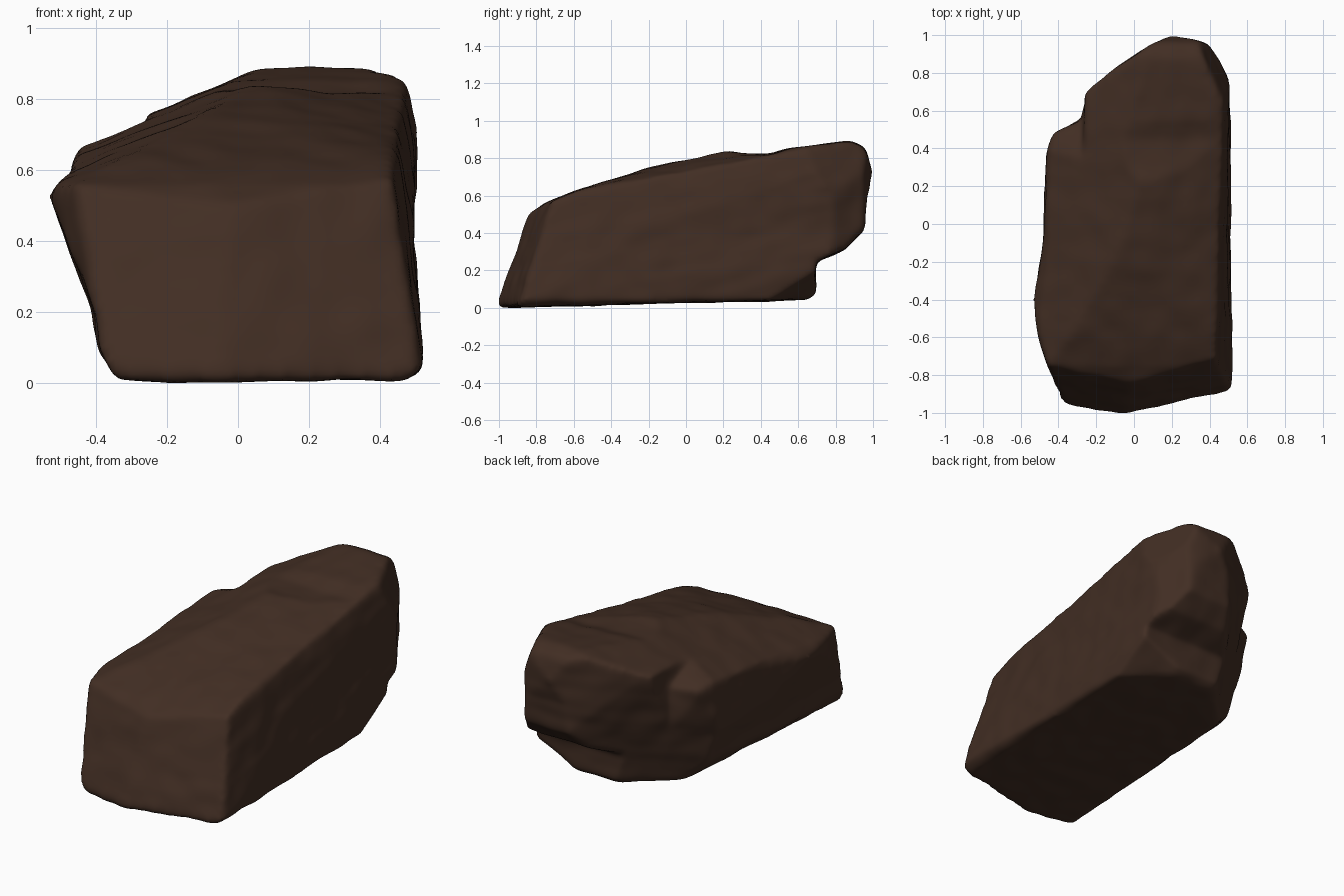
import bpy, bmesh, math
from mathutils import Vector, noise

default = bpy.data.objects.get("Cube")
if default:
    bpy.data.objects.remove(default, do_unlink=True)

# Outlines of the boulder: plan (x, y), side (y, z), front (x, z)
PLAN = [(-.38, -.95), (-.05, -1), (.51, -.88), (.52, -.8), (.5, .77), (.39, .95),
        (.2, 1), (.05, .92), (-.26, .71), (-.27, .55), (-.42, .48), (-.46, .38),
        (-.48, -.1), (-.53, -.4), (-.49, -.65)]
SIDE = [(-1, .01), (.65, .05), (.69, .08), (.69, .25), (.85, .32), (.95, .42),
        (.96, .6), (1, .72), (.95, .86), (.88, .89), (.55, .85), (.45, .82),
        (.3, .82), (.22, .84), (-.25, .73), (-.6, .62), (-.75, .56), (-.85, .49),
        (-.92, .3), (-1, .1)]
FRONT = [(-.34, 0), (-.39, .1), (-.4, .2), (-.53, .53), (-.47, .6), (-.46, .66),
         (-.38, .71), (-.15, .8), (.05, .88), (.15, .9), (.4, .88), (.48, .86),
         (.5, .8), (.49, .4), (.52, .05), (.47, .01)]

# Broken facets, each given by three points on its plane
FACETS = [
    ((-.05, -1, .05), (.5, -.88, .05), (0, -.83, .52)),         # front
    ((-.38, -.95, .05), (-.05, -1, .05), (-.4, -.78, .5)),      # front corner
    ((.45, -.75, .6), (.52, -.8, .05), (.5, .7, .8)),           # long side
    ((-.47, -.6, .57), (-.46, .35, .66), (.05, .2, .84)),       # top slope
    ((.05, .2, .84), (.4, .2, .78), (.4, -.7, .61)),            # top step
    ((.43, -.7, .62), (.49, -.3, .4), (.47, .6, .86)),          # worn top edge
    ((.5, .6, .82), (.35, .92, .88), (.5, .78, .6)),            # back top corner
    ((0, .7, .05), (-.36, .33, .05), (-.3, .6, .6)),            # back undercut
    ((.5, .45, .05), (.2, .69, .05), (.5, .69, .2)),            # back lower corner
    ((-.34, -.9, .02), (-.28, .5, .05), (-.42, .5, .2)),        # side undercut
]
# Chip missing from the back: wall, end and sloping floor
CHIP = [
    ((-.26, .33, 0), (-.26, 1, 0), (-.26, .33, 1)),
    ((-.26, .35, 0), (-.6, .42, 0), (-.26, .35, 1)),
    ((-.26, .35, .73), (-.26, .64, .61), (-.46, .4, .66)),
]


def make_object(name, bm):
    bmesh.ops.recalc_face_normals(bm, faces=bm.faces)
    mesh = bpy.data.meshes.new(name)
    bm.to_mesh(mesh)
    bm.free()
    obj = bpy.data.objects.new(name, mesh)
    bpy.context.collection.objects.link(obj)
    return obj


def faceted_block(name, facets, core):
    """Slice a cube by planes, keeping the side that holds the core point."""
    bm = bmesh.new()
    bmesh.ops.create_cube(bm, size=3)
    for a, b, c in facets:
        a, b, c = Vector(a), Vector(b), Vector(c)
        normal = (b - a).cross(c - a).normalized()
        if normal.dot(Vector(core) - a) > 0:
            normal.negate()
        bmesh.ops.bisect_plane(bm, geom=bm.verts[:] + bm.edges[:] + bm.faces[:],
                               plane_co=a, plane_no=normal, clear_outer=True)
        bmesh.ops.holes_fill(bm, edges=bm.edges[:], sides=0)
    return make_object(name, bm)


def prism(name, outline, axis):
    """Extrude a closed outline along one axis."""
    bm = bmesh.new()
    verts = []
    for pair in outline:
        co = list(pair)
        co.insert(axis, -2)
        verts.append(bm.verts.new(co))
    face = bm.faces.new(verts)
    moved = bmesh.ops.extrude_face_region(bm, geom=[face])["geom"]
    offset = Vector((0, 0, 0))
    offset[axis] = 4
    bmesh.ops.translate(bm, vec=offset,
                        verts=[g for g in moved if isinstance(g, bmesh.types.BMVert)])
    return make_object(name, bm)


def apply_modifier(obj, kind, **settings):
    mod = obj.modifiers.new(kind.title(), kind)
    for key, value in settings.items():
        setattr(mod, key, value)
    bpy.ops.object.modifier_apply(modifier=mod.name)


def carve(obj, cutter, operation):
    cutter.hide_render = True
    apply_modifier(obj, "BOOLEAN", operation=operation, solver="EXACT", object=cutter)
    bpy.data.objects.remove(cutter, do_unlink=True)


# Faceted block, carved to its three outlines and chipped at the back
rock = faceted_block("boulder", FACETS, (0, 0, .35))
bpy.ops.object.select_all(action="DESELECT")
bpy.context.view_layer.objects.active = rock
rock.select_set(True)
for axis, outline in enumerate((SIDE, FRONT, PLAN)):
    carve(rock, prism("outline_cutter", outline, axis), "INTERSECT")
carve(rock, faceted_block("chip_cutter", CHIP, (-.6, .9, 1.2)), "DIFFERENCE")

# Weathered surface: rounded edges, soft lumps and thin tilted layers
apply_modifier(rock, "REMESH", mode="VOXEL", voxel_size=.016)
apply_modifier(rock, "SMOOTH", factor=.5, iterations=12)
mesh = rock.data
normals = [v.normal.copy() for v in mesh.vertices]
for v, n in zip(mesh.vertices, normals):
    p = v.co.copy()
    lumps = noise.noise(p * 3) * .005 + noise.noise(p * 8) * .007
    layer = Vector((p.x * 3, p.y * 3, (p.z - p.y * .2) * 14))
    strata = noise.noise(layer) * .004 * (1 - abs(n.z))
    v.co += n * (.004 + lumps + strata)

# Set it down on the ground
ground = min(v.co.z for v in mesh.vertices)
for v in mesh.vertices:
    v.co.z -= ground
mesh.update()

# Dark brown stone
stone = bpy.data.materials.new("dark_brown_stone")
stone.use_nodes = True
colour = (.054, .027, .017, 1)
stone.diffuse_color = colour
shader = stone.node_tree.nodes["Principled BSDF"]
shader.inputs["Base Color"].default_value = colour
shader.inputs["Roughness"].default_value = .9
mesh.materials.clear()
mesh.materials.append(stone)
for poly in mesh.polygons:
    poly.material_index = 0
bpy.ops.object.shade_smooth_by_angle(angle=math.radians(40))
